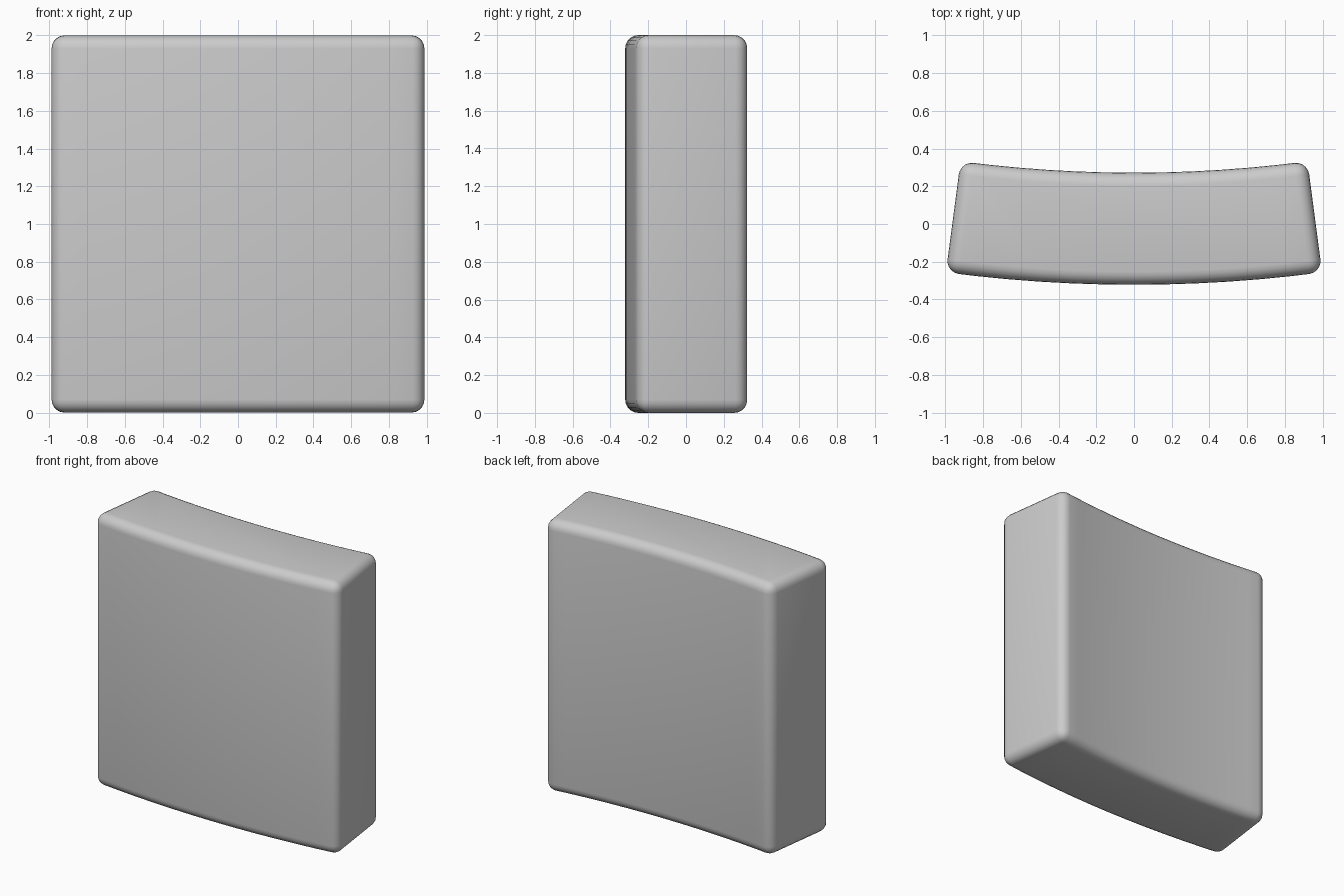
import bpy, bmesh
from math import sin, cos, radians

if "Cube" in bpy.data.objects:
    bpy.data.objects.remove(bpy.data.objects["Cube"])

R_OUT, THICK, HALF = 7.64, 0.594, radians(7.5)
FRONT, HEIGHT, SEGS = -0.322, 2.0, 12


def arc(radius):
    # Points of one curved face, left to right, bulging toward -y
    cy = FRONT + R_OUT
    angles = [HALF * (2 * i / SEGS - 1) for i in range(SEGS + 1)]
    return [(radius * sin(a), cy - radius * cos(a), 0) for a in angles]


# Curved wall block: annular sector profile, extruded upward
bm = bmesh.new()
profile = arc(R_OUT) + arc(R_OUT - THICK)[::-1]
base = bm.faces.new([bm.verts.new(p) for p in profile])
ext = bmesh.ops.extrude_face_region(bm, geom=[base], use_keep_orig=True)
top = [g for g in ext["geom"] if isinstance(g, bmesh.types.BMVert)]
bmesh.ops.translate(bm, vec=(0, 0, HEIGHT), verts=top)
bmesh.ops.recalc_face_normals(bm, faces=bm.faces)

mesh = bpy.data.meshes.new("curved_block")
bm.to_mesh(mesh)
bm.free()
block = bpy.data.objects.new("curved_block", mesh)
bpy.context.collection.objects.link(block)

# Rounded rims and corners
bevel = block.modifiers.new("rounded_edges", 'BEVEL')
bevel.width = 0.07
bevel.segments = 5
bevel.limit_method = 'ANGLE'
bevel.angle_limit = radians(40)

bpy.context.view_layer.objects.active = block
block.select_set(True)
bpy.ops.object.modifier_apply(modifier=bevel.name)
bpy.ops.object.shade_smooth_by_angle(angle=radians(30))
